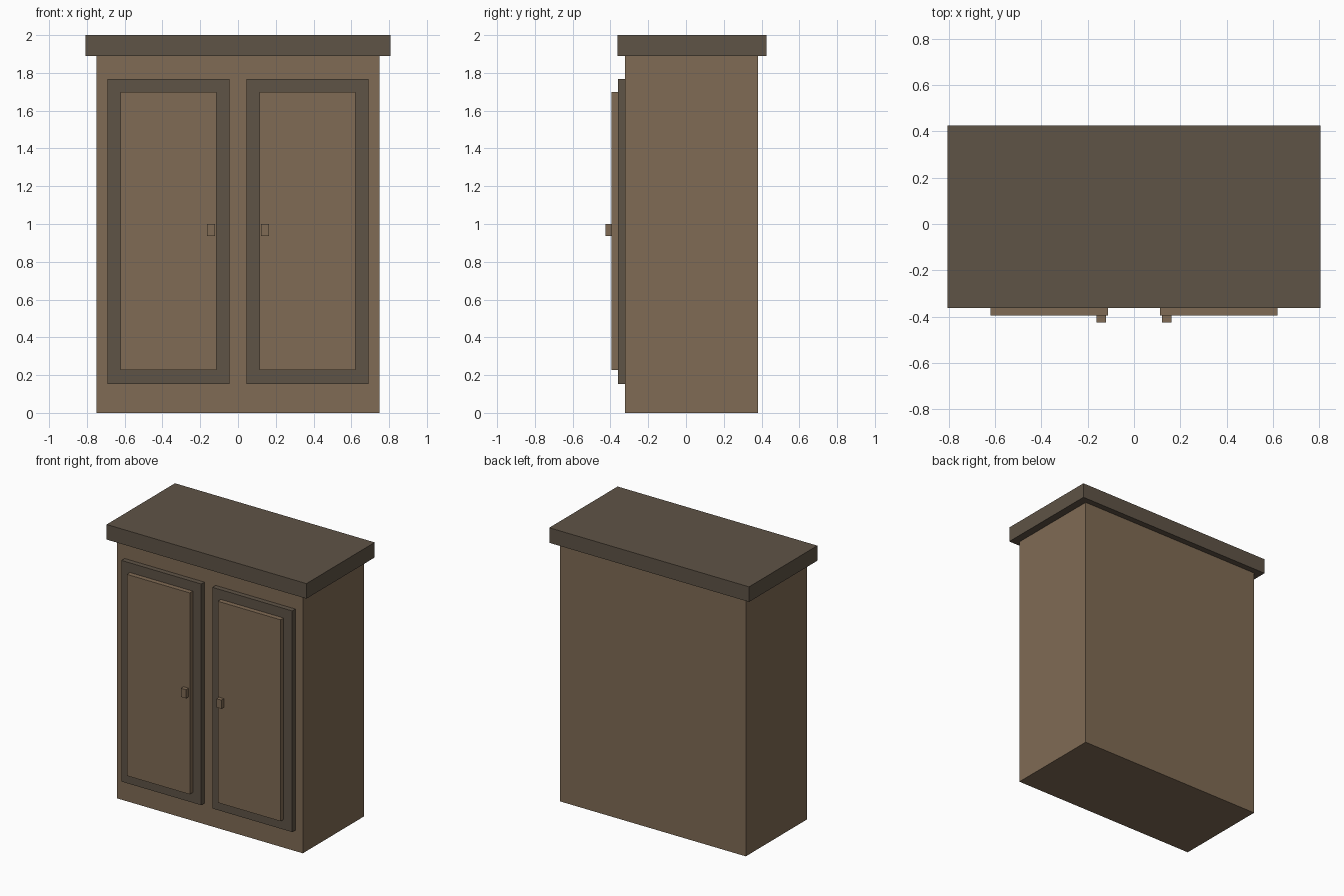
import bpy
import bmesh
from mathutils import Vector

cube = bpy.data.objects.get("Cube")
if cube:
    bpy.data.objects.remove(cube, do_unlink=True)


def material(name, rgb):
    mat = bpy.data.materials.new(name)
    mat.use_nodes = True
    mat.diffuse_color = (*rgb, 1)
    mat.node_tree.nodes["Principled BSDF"].inputs["Base Color"].default_value = (*rgb, 1)
    return mat


wood = material("warm brown wood", (0.216, 0.147, 0.089))
dark_wood = material("dark brown wood", (0.114, 0.087, 0.061))


def box(name, low, high, mat):
    """Flat-faced box spanning two opposite corners."""
    low, high = Vector(low), Vector(high)
    bm = bmesh.new()
    bmesh.ops.create_cube(bm, size=1)
    bmesh.ops.scale(bm, vec=high - low, verts=bm.verts)
    bmesh.ops.translate(bm, vec=(low + high) / 2, verts=bm.verts)
    mesh = bpy.data.meshes.new(name)
    bm.to_mesh(mesh)
    bm.free()
    mesh.materials.append(mat)
    obj = bpy.data.objects.new(name, mesh)
    bpy.context.collection.objects.link(obj)
    return obj


# Depth of each layer's front face, from the carcass outwards
BODY, DOOR, PANEL, KNOB = -0.323, -0.36, -0.395, -0.425

# Carcass and overhanging top
box("cabinet_body", (-0.75, BODY, 0), (0.75, 0.381, 1.89), wood)
box("cabinet_top", (-0.807, -0.363, 1.89), (0.807, 0.425, 2), dark_wood)

# Pair of doors, each with a raised panel and a small knob near the middle
for side, sign in (("left", 1), ("right", -1)):
    def door_part(part, inner, outer, back, front, bottom, top, mat):
        x0, x1 = sorted((sign * inner, sign * outer))
        box(f"{side}_{part}", (x0, front, bottom), (x1, back, top), mat)

    door_part("door", 0.045, 0.69, BODY, DOOR, 0.153, 1.768, dark_wood)
    door_part("door_panel", 0.113, 0.621, DOOR, PANEL, 0.227, 1.698, wood)
    door_part("door_knob", 0.122, 0.163, PANEL, KNOB, 0.937, 1.0, wood)
